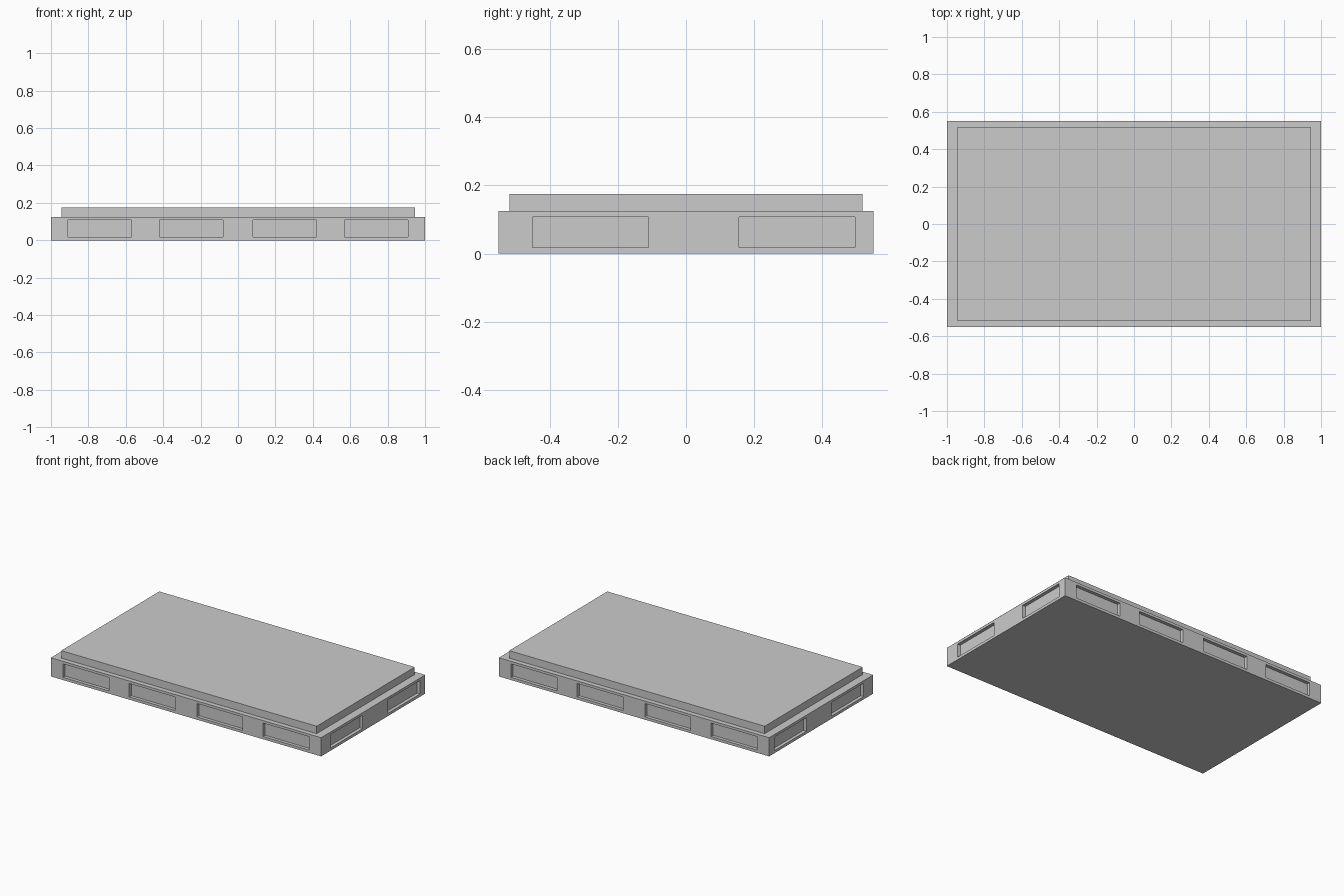
import bpy, bmesh
from mathutils import Vector, Matrix

if "Cube" in bpy.data.objects:
    bpy.data.objects.remove(bpy.data.objects["Cube"])

HX, HY, BASE_H, TOP_H = 1.0, 0.55, 0.125, 0.175
PANEL_X = [(-0.91, -0.57), (-0.42, -0.08), (0.08, 0.42), (0.57, 0.91)]
PANEL_Y = [(-0.45, -0.11), (0.155, 0.495)]
PANEL_Z = (0.018, 0.108)
DEPTH = 0.022


def block(bm, hx, hy, z0, z1):
    m = Matrix.Translation((0, 0, (z0 + z1) / 2)) @ Matrix.Diagonal((2 * hx, 2 * hy, z1 - z0, 1))
    bmesh.ops.create_cube(bm, size=1, matrix=m)


def finish(bm, name):
    mesh = bpy.data.meshes.new(name)
    bm.to_mesh(mesh)
    bm.free()
    obj = bpy.data.objects.new(name, mesh)
    bpy.context.collection.objects.link(obj)


def inside(v, spans):
    return any(a < v < b for a, b in spans)


# Base block, sliced along the panel borders
bm = bmesh.new()
block(bm, HX, HY, 0, BASE_H)
for axis, spans in enumerate((PANEL_X, PANEL_Y, [PANEL_Z])):
    normal = Vector([float(i == axis) for i in range(3)])
    for v in sum(spans, ()):
        bmesh.ops.bisect_plane(bm, geom=bm.verts[:] + bm.edges[:] + bm.faces[:],
                               plane_co=normal * v, plane_no=normal)


# Recessed panels: four on each long side, two on each short side
def is_panel(f):
    c, n = f.calc_center_median(), f.normal
    if not inside(c.z, [PANEL_Z]):
        return False
    return inside(c.x, PANEL_X) if abs(n.y) > 0.9 else inside(c.y, PANEL_Y)


bm.normal_update()
panels = [f for f in bm.faces if abs(f.normal.z) < 0.1 and is_panel(f)]
for f in bmesh.ops.extrude_discrete_faces(bm, faces=panels)["faces"]:
    f.normal_update()
    bmesh.ops.translate(bm, verts=f.verts[:], vec=-f.normal * DEPTH)
bmesh.ops.dissolve_limit(bm, angle_limit=0.01, verts=bm.verts[:], edges=bm.edges[:])
bmesh.ops.recalc_face_normals(bm, faces=bm.faces[:])
finish(bm, "plinth_base")

# Upper slab, stepped in from the base
bm = bmesh.new()
block(bm, 0.945, 0.518, BASE_H, TOP_H)
finish(bm, "top_slab")
